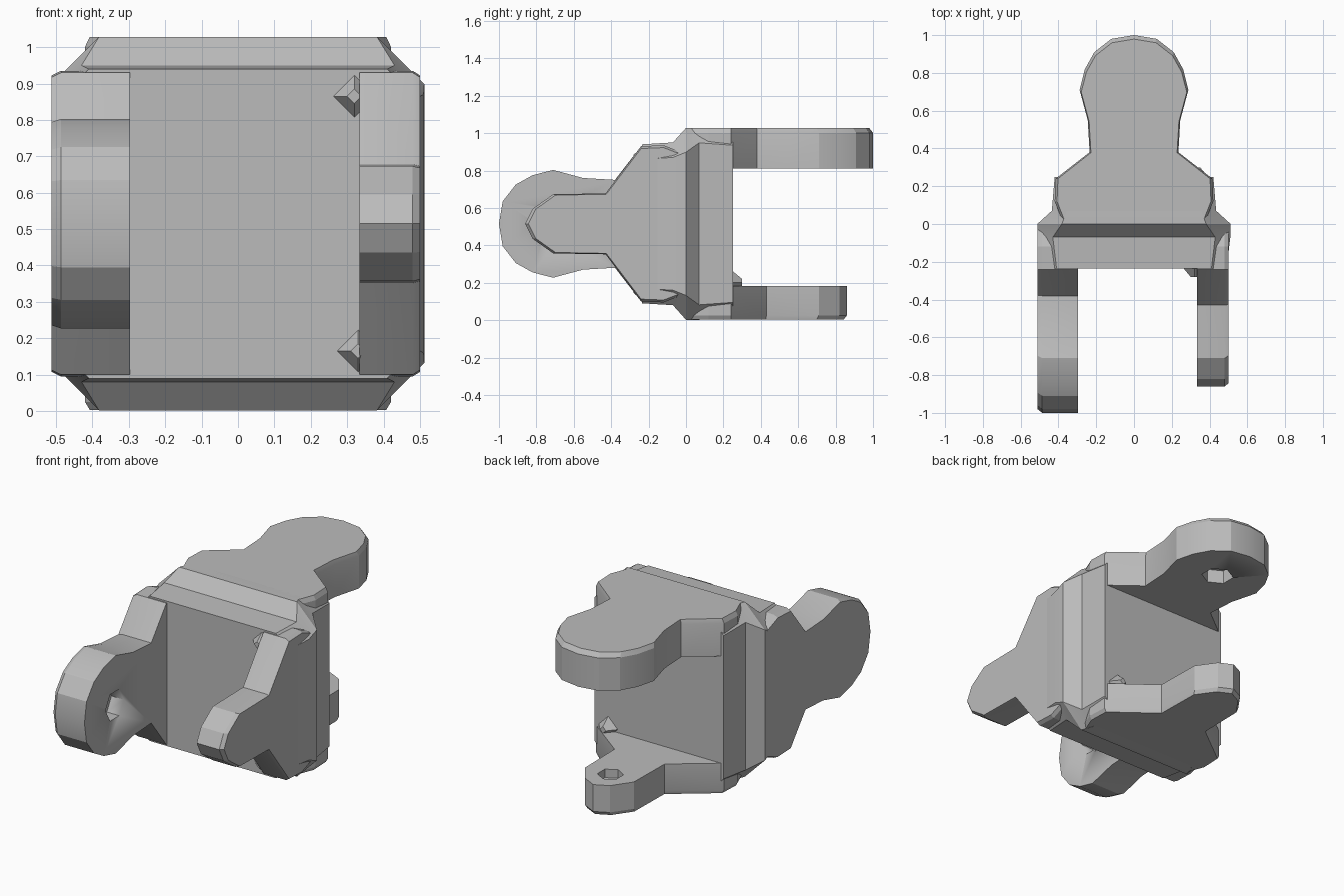
import bpy, bmesh
from math import cos, sin, pi, radians

old = bpy.data.objects.get("Cube")
if old:
    bpy.data.objects.remove(old, do_unlink=True)

steel = bpy.data.materials.new("grey steel")
steel.use_nodes = True
colour = (0.5, 0.5, 0.5, 1)
steel.diffuse_color = colour
steel.node_tree.nodes["Principled BSDF"].inputs["Base Color"].default_value = colour

MID = 0.515  # height of the joint centre


def loft(name, rings, angle=20):
    """Skin a stack of equal rings and cap both ends."""
    bm = bmesh.new()
    loops = [[bm.verts.new(p) for p in ring] for ring in rings]
    for a, b in zip(loops, loops[1:]):
        for i in range(len(a)):
            j = (i + 1) % len(a)
            bm.faces.new((a[i], a[j], b[j], b[i]))
    bm.faces.new(loops[0])
    bm.faces.new(loops[-1])
    bmesh.ops.recalc_face_normals(bm, faces=bm.faces)
    mesh = bpy.data.meshes.new(name)
    bm.to_mesh(mesh)
    bm.free()
    obj = bpy.data.objects.new(name, mesh)
    bpy.context.collection.objects.link(obj)
    mesh.materials.append(steel)
    bpy.ops.object.select_all(action='DESELECT')
    obj.select_set(True)
    bpy.context.view_layer.objects.active = obj
    bpy.ops.object.shade_smooth_by_angle(angle=radians(angle))
    return obj


def chamfered(y, hx, hz, c):
    """Rectangle with cut corners, standing at depth y."""
    pts = [(hx, hz - c), (hx - c, hz), (c - hx, hz), (-hx, hz - c),
           (-hx, c - hz), (c - hx, -hz), (hx - c, -hz), (hx, c - hz)]
    return [(x, y, MID + z) for x, z in pts]


def front(along, across, depth):
    return (depth, -along, MID + across)


def rear(along, across, depth):
    return (across, along, depth)


def ear(name, place, outline, inner, outer, pocket):
    """Extruded lug with a six-sided blind pocket on its inner face."""
    step = outer - inner
    # the outer face is drawn in slightly toward the tip
    rings = [[place(a, c, inner) for a, c in outline],
             [place(a, c, inner + step * 0.88) for a, c in outline],
             [place(a - max(0, a - 0.3) * 0.03, c * 0.97, outer) for a, c in outline]]
    lug = loft(name, rings)
    at, ra, rc, depth = pocket
    side = 1 if step > 0 else -1
    hexagon = [(at + ra * cos(k * pi / 3), rc * sin(k * pi / 3)) for k in range(6)]
    cutter = loft("pocket_cutter", [[place(a, c, inner + side * d) for a, c in hexagon]
                                    for d in (-0.05, depth)])
    cutter.hide_render = True
    mod = lug.modifiers.new("pocket", 'BOOLEAN')
    mod.operation = 'DIFFERENCE'
    mod.solver = 'EXACT'
    mod.object = cutter
    bpy.context.view_layer.objects.active = lug
    bpy.ops.object.modifier_apply(modifier=mod.name)
    bpy.data.objects.remove(cutter, do_unlink=True)
    return lug


def mirrored(half):
    return half + [(a, -c) for a, c in reversed(half) if c > 0]


# Central block: wide toward the front, tall toward the rear
loft("centre_block", [chamfered(-0.235, 0.49, 0.425, 0.08),
                      chamfered(-0.07, 0.51, 0.435, 0.08),
                      chamfered(0, 0.512, 0.513, 0.13),
                      chamfered(0.07, 0.435, 0.513, 0.08),
                      chamfered(0.25, 0.42, 0.50, 0.08)])

# Lug outlines: distance from the block, half width
root = [(0.02, 0.38), (0.12, 0.42), (0.24, 0.415)]
big = mirrored(root + [(0.38, 0.235), (0.55, 0.245), (0.71, 0.288), (0.82, 0.26),
                       (0.91, 0.21), (0.98, 0.12), (1.0, 0.0)])
small = mirrored(root + [(0.43, 0.163), (0.71, 0.158), (0.82, 0.08), (0.86, 0.0)])

big_pocket = (0.72, 0.085, 0.09, 0.08)
small_pocket = (0.7, 0.07, 0.07, 0.05)
ear("front_right_ear", front, big, -0.297, -0.512, big_pocket)
ear("front_left_ear", front, small, 0.334, 0.5, small_pocket)
ear("rear_top_ear", rear, big, 0.81, 1.028, big_pocket)
ear("rear_bottom_ear", rear, small, 0.182, 0.003, small_pocket)

# Small weld lumps beside the lug roots
for name, place, along, across, depth in (
        ("front_upper_lump", front, 0.22, 0.35, 0.32),
        ("front_lower_lump", front, 0.22, -0.35, 0.33),
        ("rear_lower_lump", rear, 0.24, 0.33, 0.2)):
    loft(name, [[place(along + d, across + r * cos(k * pi / 2), depth + r * sin(k * pi / 2))
                 for k in range(4)] for d, r in ((0, 0.07), (0.06, 0.02))])
